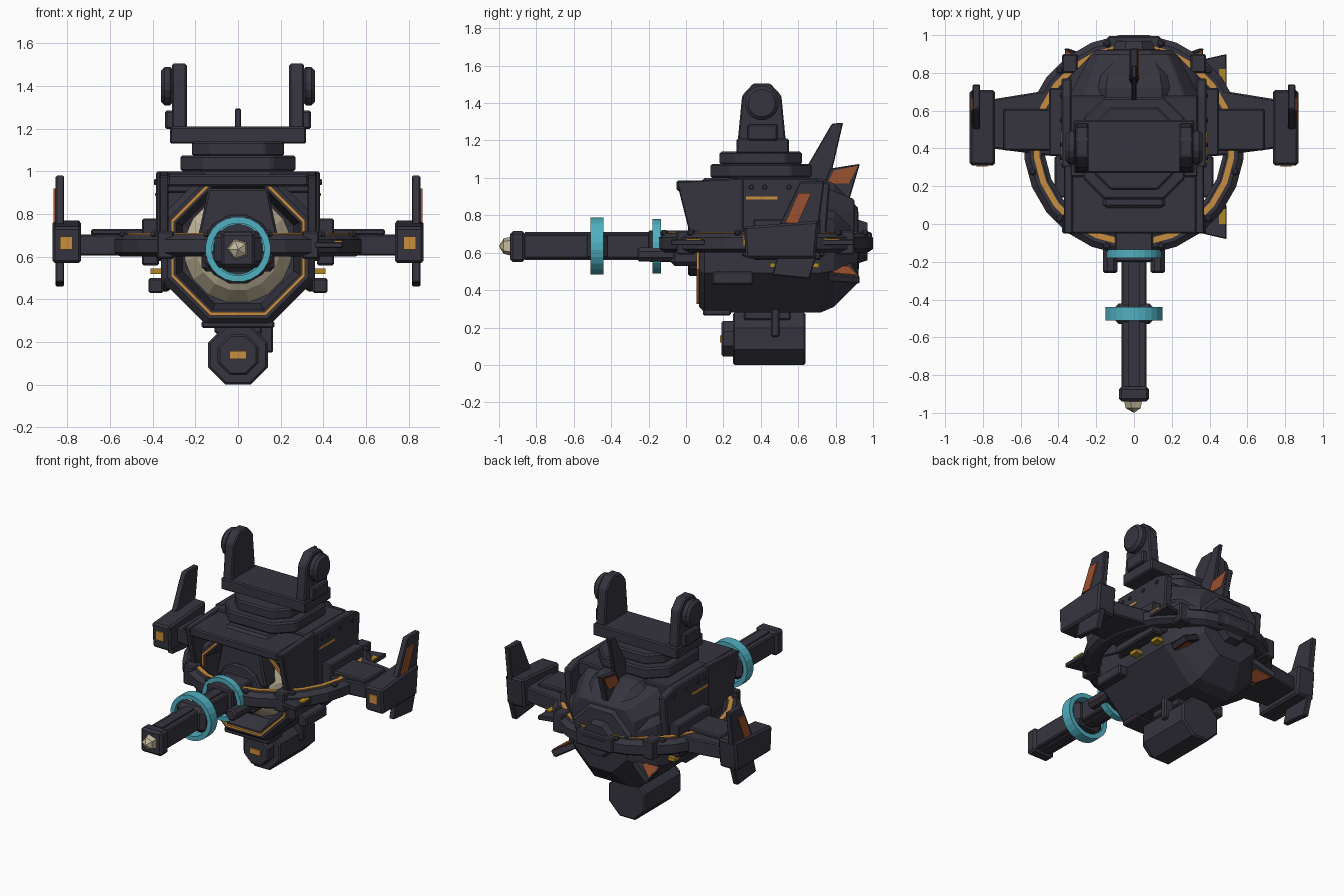
import bpy, bmesh, math
from mathutils import Matrix, Vector

old = bpy.data.objects.get("Cube")
if old:
    bpy.data.objects.remove(old)


def material(name, r, g, b):
    m = bpy.data.materials.new(name)
    m.use_nodes = True
    m.diffuse_color = (r, g, b, 1)
    m.node_tree.nodes["Principled BSDF"].inputs["Base Color"].default_value = (r, g, b, 1)
    return m


DARK = material("dark_armour", .037, .035, .049)
CYAN = material("cyan_glow", .08, .43, .53)
AMBER = material("amber_light", .58, .27, .05)
RUST = material("rust_panel", .33, .085, .028)
CREAM = material("cream_lens", .56, .49, .34)
YELLOW = material("yellow_marking", .42, .25, .02)


def finish(name, bm, mat, mirror=False, bevel=0):
    bmesh.ops.remove_doubles(bm, verts=bm.verts, dist=.0001)
    bmesh.ops.recalc_face_normals(bm, faces=bm.faces)
    mesh = bpy.data.meshes.new(name)
    bm.to_mesh(mesh)
    bm.free()
    mesh.materials.append(mat)
    ob = bpy.data.objects.new(name, mesh)
    bpy.context.collection.objects.link(ob)
    if bevel:
        mod = ob.modifiers.new("Bevel", "BEVEL")
        mod.width, mod.segments = bevel, 1
    if mirror:
        ob.modifiers.new("Mirror", "MIRROR")
    return ob


def place(axis, a, b, h):
    return Vector({"x": (h, a, b), "y": (a, h, b), "z": (a, b, h)}[axis])


def prism(name, axis, outline, lo, hi, mat=DARK, mirror=False, bevel=0, scale=1, about=(0, 0)):
    """Extrude an outline along an axis, optionally tapering the far end."""
    bm = bmesh.new()
    ends = []
    for h, s in ((lo, 1), (hi, scale)):
        ends.append([bm.verts.new(place(axis, about[0] + (a - about[0]) * s,
                                        about[1] + (b - about[1]) * s, h)) for a, b in outline])
    n = len(outline)
    for i in range(n):
        j = (i + 1) % n
        bm.faces.new((ends[0][i], ends[0][j], ends[1][j], ends[1][i]))
    bm.faces.new(ends[0])
    bm.faces.new(ends[1])
    return finish(name, bm, mat, mirror, bevel)


def box(name, x, y, z, mat=DARK, mirror=False, bevel=.008):
    outline = [(x[0], y[0]), (x[1], y[0]), (x[1], y[1]), (x[0], y[1])]
    return prism(name, "z", outline, z[0], z[1], mat, mirror, bevel)


def lathe(name, axis, centre, profile, sides, mat=DARK, mirror=False, loop=False):
    """Spin (radius, height) points; radius is measured to the flats."""
    bm = bmesh.new()
    rows = []
    for r, h in profile:
        r /= math.cos(math.pi / sides)
        angles = [math.tau * (i + .5) / sides for i in range(sides)]
        rows.append([bm.verts.new(place(axis, r * math.cos(t), r * math.sin(t), h) + Vector(centre))
                     for t in angles])
    pairs = list(zip(rows, rows[1:])) + ([(rows[-1], rows[0])] if loop else [])
    for p, q in pairs:
        for i in range(sides):
            j = (i + 1) % sides
            bm.faces.new((p[i], p[j], q[j], q[i]))
    if not loop:
        for row, point in ((rows[0], profile[0]), (rows[-1], profile[-1])):
            if point[0] > 0:
                bm.faces.new(row)
    return finish(name, bm, mat, mirror)


def disc(name, axis, centre, r, lo, hi, sides=16, mat=DARK, mirror=False, edge=.01):
    prof = [(0, lo), (r - edge, lo), (r, lo + edge), (r, hi - edge), (r - edge, hi), (0, hi)]
    return lathe(name, axis, centre, prof, sides, mat, mirror)


def band(name, axis, centre, inner, outer, lo, hi, sides, mat):
    return lathe(name, axis, centre, [(inner, lo), (outer, lo), (outer, hi), (inner, hi)],
                 sides, mat, loop=True)


EYE = .635
# Main octagonal hull with recessed front and tapered tail
lathe("hull", "y", (0, 0, .64), [(0, .3), (.26, .2), (.29, .07), (.33, .07), (.36, .1), (.36, .72),
                                 (.33, .79), (.2, .92), (0, .93)], 8)
lathe("hull_trim", "y", (0, 0, .64), [(.3, .055), (.315, .055), (.315, .075), (.3, .075)], 8, AMBER, loop=True)
shell = [(-.37, .6), (.37, .6), (.37, .88), (.29, 1), (-.29, 1), (-.37, .88)]
prism("tail_shell", "y", shell, .62, .9, scale=.62, about=(0, .7), bevel=.008)
lathe("tail_hub", "y", (0, 0, .66), [(0, .88), (.13, .88), (.1, .97), (0, .97)], 8)
box("belly_plate", (-.17, .17), (.09, .24), (.265, .3))
box("belly_strake", (.35, .42), (.14, .36), (.43, .5), mirror=True)

# Eye, lid and gun mount
ball = [(.27 * math.sin(math.pi * i / 8), .3 - .25 * math.cos(math.pi * i / 8)) for i in range(5)]
lathe("eye", "y", (0, 0, EYE), ball, 16, CREAM)
prism("eye_lid", "y", [(-.19, .68), (.19, .68), (.14, .92), (-.14, .92)], .03, .2, bevel=.01)
disc("iris", "y", (0, 0, EYE), .16, .01, .12, 12)
box("gun_mount", (-.17, .17), (-.08, .1), (.53, .65), bevel=.02)
box("breech", (-.1, .1), (-.2, .1), (.55, .72))

# Barrel
box("barrel", (-.065, .065), (-.9, .05), (.57, .7))
box("barrel_rail", (-.03, .03), (-.86, -.2), (.56, .71), bevel=0)
box("barrel_collar", (-.11, .11), (-.53, -.42), (.55, .72), bevel=.03)
box("muzzle", (-.08, .08), (-.94, -.86), (.55, .715), bevel=.015)
lathe("muzzle_gem", "y", (0, 0, EYE), [(0, -1), (.035, -.975), (.042, -.94), (0, -.92)], 5, CREAM)
band("front_glow_ring", "y", (0, 0, EYE), .122, .152, -.51, -.44, 24, CYAN)
band("rear_glow_ring", "y", (0, 0, EYE), .115, .145, -.18, -.135, 24, CYAN)
disc("side_gun", "y", (.125, 0, .59), .038, -.26, -.05, 8, mirror=True)

# Encircling ring with amber stripe and bolts
MID = (0, .42, 0)
lathe("ring", "z", MID, [(.47, .62), (.47, .69), (.49, .705), (.55, .705), (.58, .68),
                         (.58, .62), (.55, .6), (.49, .6)], 24, loop=True)
band("ring_stripe", "z", MID, .5, .53, .7, .711, 24, AMBER)
for k in range(12):
    t = math.tau * (k + .5) / 12
    disc("ring_bolt", "z", (.555 * math.cos(t), .42 + .555 * math.sin(t), 0), .018, .69, .722, 6)
for y in (0, .85):
    box("ring_clamp", (.3, .38), (y - .05, y + .05), (.59, .72), mirror=True)
box("ring_tail_block", (-.14, .14), (.9, .995), (.61, .71))

# Offset wing plates on one side
for s, y in ((1, .72), (-1, .1)):
    prism("wing_plate", "z", [(.3, y), (.49, y), (.49, y + s * .18), (.36, y + s * .15)], .64, .67, bevel=.005)
    box("wing_mark", (.45, .488), (y + s * .02, y + s * .1), (.665, .677), YELLOW, bevel=0)
for y in (.45, .65):
    box("side_mark", (.35, .41), (y, y + .06), (.52, .545), YELLOW, True, 0)

# Hood over the eye
cheek = [(-.05, .98), (.02, .7), (.31, .62), (.31, 1)]
prism("hood_cheek", "x", cheek, .325, .37, mirror=True, bevel=.006)
box("hood_roof", (-.33, .33), (-.05, .35), (.93, .985))
box("roof", (-.34, .34), (.25, .68), (.9, 1))
prism("side_panel", "x", [(.3, .58), (.74, .58), (.77, .97), (.68, 1), (.3, 1)], .33, .385,
      mirror=True, bevel=.008)
box("panel_light", (.38, .389), (.32, .49), (.885, .9), AMBER, True, 0)
for y in (.35, .42, .55, .68):
    disc("panel_bolt", "x", (0, y, .95), .012, .38, .393, 6, mirror=True, edge=.003)

# Side arms and pods
box("arm_root", (.37, .45), (.36, .72), (.56, .78), mirror=True)
prism("arm", "z", [(.44, .36), (.75, .4), (.75, .66), (.44, .71)], .605, .705, mirror=True, bevel=.008)
box("arm_plate", (.43, .69), (.39, .61), (.7, .73), mirror=True)
prism("pod", "x", [(.32, .57), (.69, .57), (.71, .77), (.31, .74)], .735, .87, mirror=True, bevel=.012)
box("pod_lamp", (.775, .835), (.304, .33), (.635, .695), AMBER, True, 0)
fin = [(.5, .75), (.61, .98), (.74, .98), (.71, .75)]
prism("pod_upper_fin", "x", fin, .815, .855, mirror=True, bevel=.006)
prism("pod_fin_panel", "x", [(.53, .76), (.6, .92), (.67, .92), (.6, .76)], .85, .864, RUST, True)
prism("pod_lower_fin", "x", [(.49, .59), (.46, .48), (.66, .46), (.7, .59)], .815, .855,
      mirror=True, bevel=.006)

# Three tail fins set around the hull axis, plus the dorsal blade
pivot = Matrix.Translation((0, 0, .66))
for k in range(3):
    turn = pivot @ Matrix.Rotation(math.tau * k / 3, 4, "Y") @ pivot.inverted()
    tail = prism("tail_fin", "x", [(.7, .86), (.77, 1.05), (.93, 1.075), (.86, .84)], -.022, .022, bevel=.005)
    panel = prism("tail_fin_panel", "x", [(.755, .97), (.79, 1.04), (.92, 1.065), (.87, .97)], -.027, .027, RUST)
    tail.matrix_world = turn
    panel.matrix_world = turn
prism("dorsal_blade", "x", [(.6, .98), (.78, 1.29), (.84, 1.295), (.76, .95)], -.014, .014, bevel=.005)

# Turntable and yoke on the roof
def chamfered(w, lo, hi, c):
    return [(-w, lo + c), (c - w, lo), (w - c, lo), (w, lo + c),
            (w, hi - c), (w - c, hi), (c - w, hi), (-w, hi - c)]


prism("turntable", "z", chamfered(.27, .13, .67, .11), 1, 1.075, bevel=.01)
prism("turntable_step", "z", chamfered(.215, .18, .62, .09), 1.07, 1.14, bevel=.01)
box("yoke_base", (-.32, .32), (.27, .55), (1.13, 1.21))
arm = [(.27, 1.13), (.3, 1.44), (.36, 1.505), (.45, 1.505), (.51, 1.44), (.54, 1.13)]
prism("yoke_arm", "x", arm, .24, .31, mirror=True, bevel=.008)
disc("yoke_pivot", "x", (0, .405, 1.4), .09, .3, .362, 16, mirror=True, edge=.018)
box("yoke_tab", (.3, .342), (.33, .49), (1.2, 1.285), mirror=True)

# Sensor pod hanging below
lathe("sensor_pod", "y", (0, 0, .14), [(0, .25), (.13, .25), (.14, .26), (.14, .63), (.13, .64), (0, .64)], 8)
disc("sensor_front", "y", (0, 0, .14), .095, .19, .27, 8)
box("sensor_lamp", (-.04, .04), (.182, .2), (.12, .157), AMBER, bevel=0)
box("sensor_neck", (-.11, .11), (.31, .56), (.24, .32))
box("sensor_strut", (.1, .165), (.455, .5), (.15, .32))
